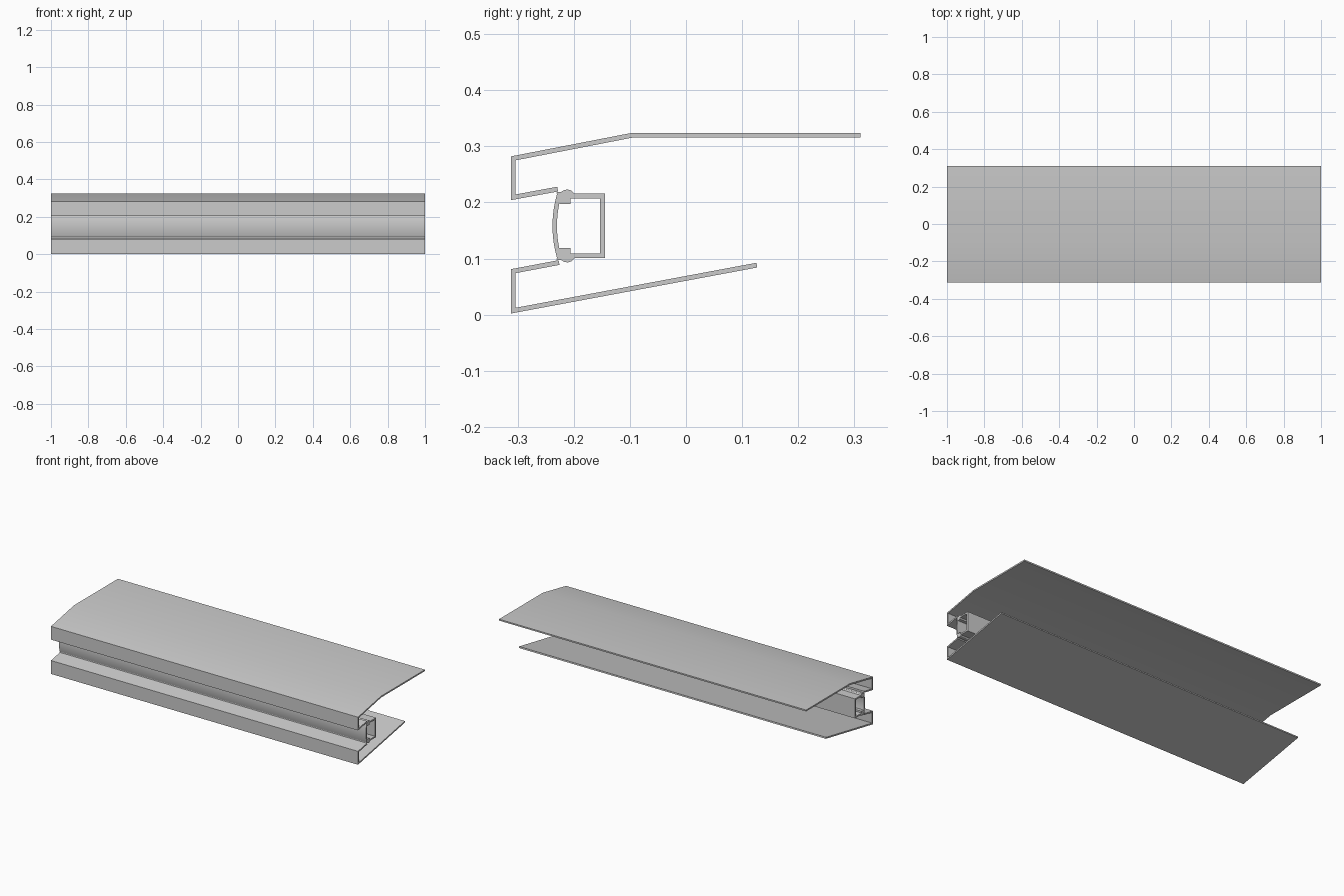
import bpy, bmesh
from mathutils import Vector

if "Cube" in bpy.data.objects:
    bpy.data.objects.remove(bpy.data.objects["Cube"])

HALF = 1.0      # half length along x
WALL = 0.0085   # sheet thickness
MID = 0.158     # mirror height of the inner channel


def extrude(name, outline):
    """Extrude a closed (y, z) outline along x."""
    bm = bmesh.new()
    face = bm.faces.new([bm.verts.new((-HALF, y, z)) for y, z in outline])
    res = bmesh.ops.extrude_face_region(bm, geom=[face], use_keep_orig=True)
    moved = [v for v in res["geom"] if isinstance(v, bmesh.types.BMVert)]
    bmesh.ops.translate(bm, verts=moved, vec=(2 * HALF, 0, 0))
    bmesh.ops.recalc_face_normals(bm, faces=bm.faces)
    mesh = bpy.data.meshes.new(name)
    bm.to_mesh(mesh)
    bm.free()
    obj = bpy.data.objects.new(name, mesh)
    bpy.context.collection.objects.link(obj)
    bpy.ops.object.select_all(action='DESELECT')
    obj.select_set(True)
    bpy.context.view_layer.objects.active = obj
    bpy.ops.object.shade_smooth_by_angle(angle=0.45)
    return obj


def sheet(path, wall=WALL):
    """Thicken an open path to its left side with mitred corners."""
    pts = [Vector(p) for p in path]
    normals = []
    for a, b in zip(pts, pts[1:]):
        d = (b - a).normalized()
        normals.append(Vector((-d.y, d.x)))
    inner = []
    for i, p in enumerate(pts):
        n1, n2 = normals[max(i - 1, 0)], normals[min(i, len(normals) - 1)]
        inner.append(p + (n1 + n2) * wall / (1 + n1.dot(n2)))
    return pts + inner[::-1]


def flip(outline):
    return [(y, 2 * MID - z) for y, z in outline]


# Upper sheet: roof, front face and return lip
extrude("upper_shell", sheet([(0.311, 0.324), (-0.096, 0.324), (-0.312, 0.282),
                              (-0.312, 0.204), (-0.228, 0.2195)]))

# Lower sheet: return lip, front face and sloping floor
extrude("lower_shell", sheet([(-0.227, 0.097), (-0.312, 0.081),
                              (-0.312, 0.002), (0.127, 0.084)]))

# Rear channel between the two clips
extrude("rear_channel", sheet([(-0.2, 0.1005), (-0.1445, 0.1005),
                               (-0.1445, 0.2155), (-0.2, 0.2155)]))

# Rounded clips holding the channel and the lens
clip = [(-0.231, 0.218), (-0.222, 0.219), (-0.217, 0.222), (-0.211, 0.223),
        (-0.204, 0.221), (-0.199, 0.2155), (-0.199, 0.207), (-0.206, 0.207),
        (-0.206, 0.197), (-0.225, 0.197)]
extrude("upper_clip", clip)
extrude("lower_clip", flip(clip))

# Bowed front lens
bow = []
for i in range(13):
    t = 1 - i / 6
    bow.append((-0.238 + 0.009 * t * t, MID + 0.06 * t))
extrude("curved_lens", sheet(bow, 0.008))
